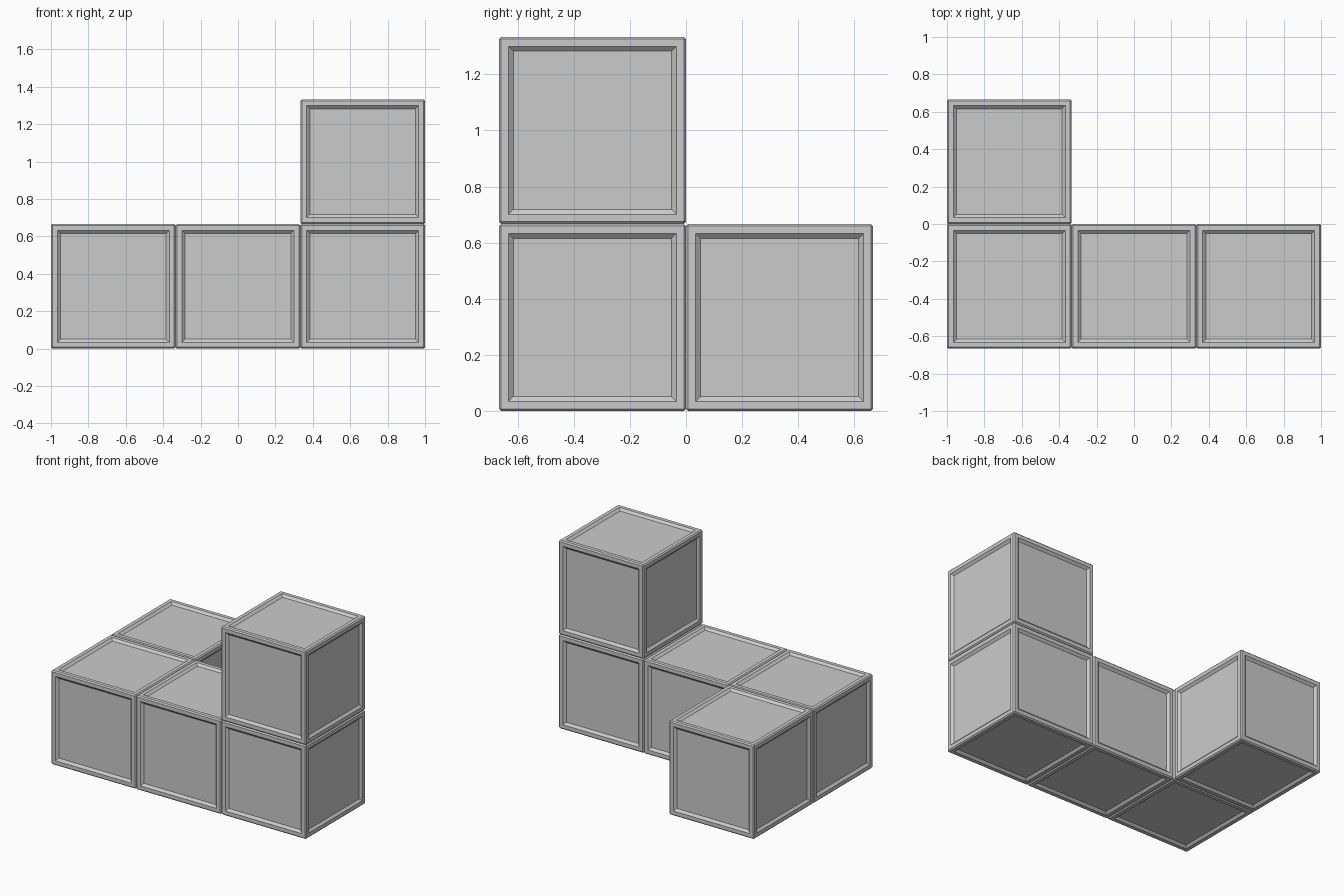
import bpy, bmesh
from mathutils import Matrix, Vector

if "Cube" in bpy.data.objects:
    bpy.data.objects.remove(bpy.data.objects["Cube"])

S = 2 / 3          # cube size, three cubes make the 2 unit length
BEVEL = 0.008      # small chamfer on the cube edges
RIM = 0.045        # flat frame from cube edge to panel
SLOPE = 0.024      # width of the sloping panel border
DEPTH = 0.015      # panel recess


def panel_cube(name, cell):
    bm = bmesh.new()
    bmesh.ops.create_cube(bm, size=S)
    # chamfered edges
    bmesh.ops.bevel(bm, geom=bm.edges[:], offset=BEVEL, segments=1,
                    affect='EDGES', profile=0.5)
    # framed, recessed panel on each of the six sides
    sides = [f for f in bm.faces if f.calc_area() > 0.2]
    bmesh.ops.inset_individual(bm, faces=sides, thickness=RIM - BEVEL)
    bmesh.ops.inset_individual(bm, faces=sides, thickness=SLOPE, depth=-DEPTH)
    centre = Vector(((cell[0] - 1) * S, (cell[1] - 0.5) * S, (cell[2] + 0.5) * S))
    bmesh.ops.transform(bm, matrix=Matrix.Translation(centre), verts=bm.verts)
    mesh = bpy.data.meshes.new(name)
    bm.to_mesh(mesh)
    bm.free()
    bpy.context.collection.objects.link(bpy.data.objects.new(name, mesh))


# front row of three, one behind the left end, one on top of the right end
for name, cell in {
    "left_cube": (0, 0, 0),
    "middle_cube": (1, 0, 0),
    "right_cube": (2, 0, 0),
    "back_cube": (0, 1, 0),
    "top_cube": (2, 0, 1),
}.items():
    panel_cube(name, cell)
